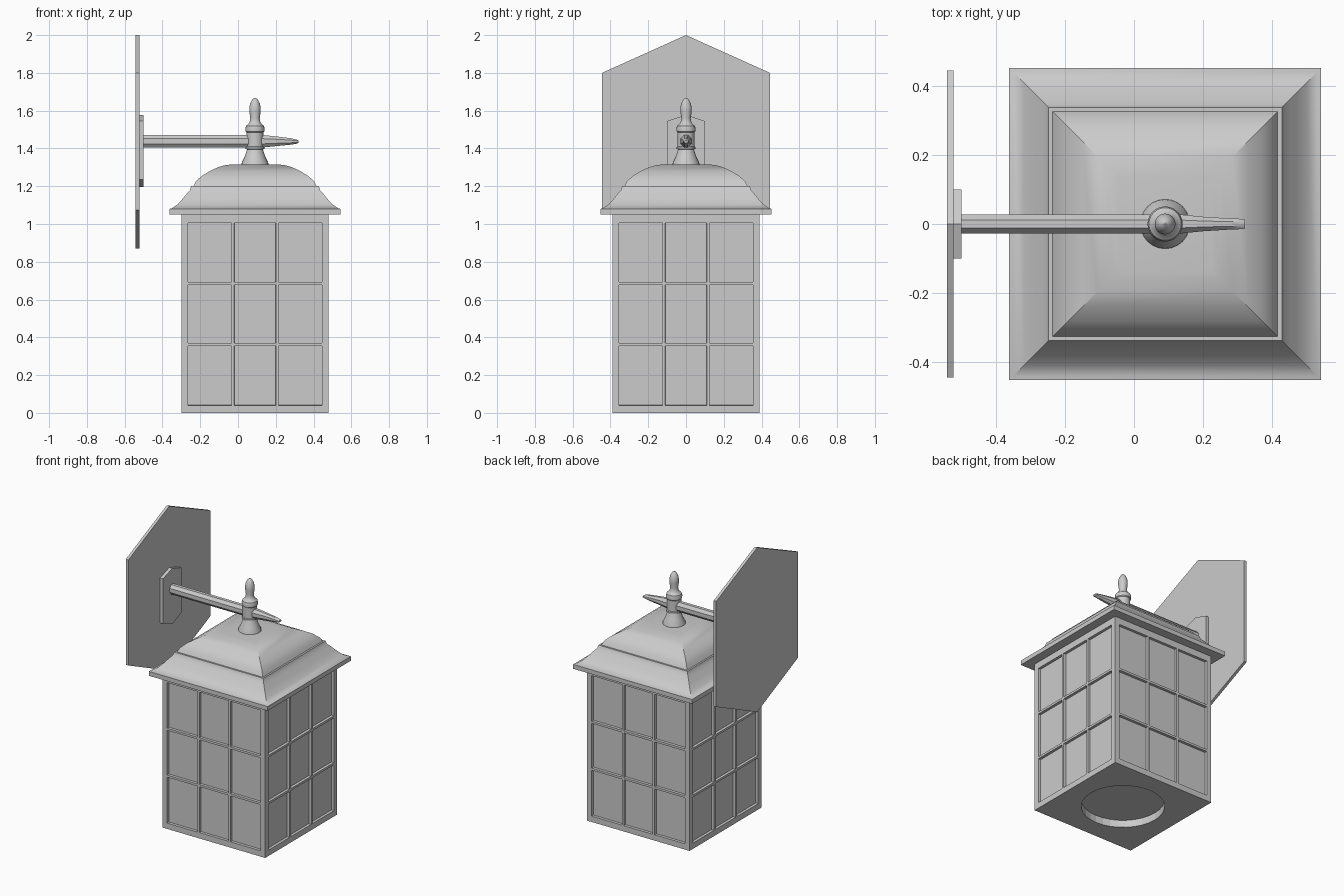
import bpy, bmesh
from math import pi, cos, sin, radians
from mathutils import Matrix, Vector

if "Cube" in bpy.data.objects:
    bpy.data.objects.remove(bpy.data.objects["Cube"])

CX = 0.09       # centre line of the lamp
HALF = 0.39     # half width of the lamp box

grey = bpy.data.materials.new("plain grey")
grey.use_nodes = True
grey.diffuse_color = (0.6, 0.6, 0.6, 1)
grey.node_tree.nodes["Principled BSDF"].inputs["Base Color"].default_value = (0.6, 0.6, 0.6, 1)


def finish(name, bm, angle=None):
    bmesh.ops.recalc_face_normals(bm, faces=bm.faces)
    mesh = bpy.data.meshes.new(name)
    bm.to_mesh(mesh)
    bm.free()
    mesh.materials.append(grey)
    obj = bpy.data.objects.new(name, mesh)
    bpy.context.collection.objects.link(obj)
    if angle:
        bpy.ops.object.select_all(action='DESELECT')
        obj.select_set(True)
        bpy.context.view_layer.objects.active = obj
        bpy.ops.object.shade_smooth_by_angle(angle=radians(angle))
    return obj


def loft(bm, rings, caps=(True, True)):
    """Skin a row of point rings that all have the same count."""
    loops = [[bm.verts.new(p) for p in ring] for ring in rings]
    n = len(loops[0])
    for a, b in zip(loops, loops[1:]):
        for i in range(n):
            j = (i + 1) % n
            bm.faces.new((a[i], a[j], b[j], b[i]))
    for loop, cap in zip((loops[0], loops[-1]), caps):
        if cap:
            bm.faces.new(loop)


def circle(r, z, n=24):
    return [(CX + r * cos(2 * pi * i / n), r * sin(2 * pi * i / n), z) for i in range(n)]


def square(h, z, n=4):
    pts = []
    for i in range(n):
        a = 2 * pi * i / n + pi / 4
        k = h / max(abs(cos(a)), abs(sin(a)))
        pts.append((CX + k * cos(a), k * sin(a), z))
    return pts


# Lamp box: four walls with three by three sunken panes
cols = [-HALF, -0.355, -0.125, -0.11, 0.11, 0.125, 0.355, HALF]
rows = [0, 0.04, 0.355, 0.37, 0.677, 0.692, 1.005, 1.06]
bm = bmesh.new()
panes = []
for side in range(4):
    turn = Matrix.Translation((CX, 0, 0)) @ Matrix.Rotation(side * pi / 2, 4, 'Z')
    grid = [[bm.verts.new(turn @ Vector((x, -HALF, z))) for x in cols] for z in rows]
    for r in range(7):
        for c in range(7):
            f = bm.faces.new((grid[r][c], grid[r][c + 1], grid[r + 1][c + 1], grid[r + 1][c]))
            if r % 2 and c % 2:
                panes.append(f)
bm.normal_update()
bmesh.ops.inset_individual(bm, faces=panes, thickness=0.001, depth=-0.018)
bmesh.ops.remove_doubles(bm, verts=bm.verts, dist=0.0001)
finish("lamp_box", bm)

# Base with a round recess
bm = bmesh.new()
hole = [[(CX + 0.26 * cos(2 * pi * i / 32 + pi / 4), 0.26 * sin(2 * pi * i / 32 + pi / 4), z)
         for i in range(32)] for z in (0, 0.05)]
loft(bm, [square(HALF, 0, 32)] + hole, (False, True))
bmesh.ops.recalc_face_normals(bm, faces=bm.faces)
base = finish("lamp_base", bm)
if base.data.polygons[0].normal.z > 0:
    base.data.flip_normals()

# Roof: brim, flared skirt, step and dome
roof = [(0.4515, 1.05), (0.4515, 1.08), (0.44, 1.083), (0.41, 1.103), (0.38, 1.137),
        (0.362, 1.16), (0.345, 1.178), (0.338, 1.2), (0.326, 1.2), (0.312, 1.227),
        (0.28, 1.256), (0.24, 1.28), (0.195, 1.301), (0.16, 1.311), (0.135, 1.314)]
bm = bmesh.new()
loft(bm, [square(h, z) for h, z in roof])
finish("roof", bm, 30)

# Turned post and finial
post = [(0.073, 1.305), (0.07, 1.325), (0.055, 1.355), (0.042, 1.395), (0.05, 1.397),
        (0.05, 1.407), (0.045, 1.41), (0.045, 1.485), (0.05, 1.49), (0.051, 1.505),
        (0.047, 1.52), (0.034, 1.53), (0.027, 1.545), (0.025, 1.56), (0.03, 1.595),
        (0.03, 1.615), (0.025, 1.64), (0.014, 1.66), (0.003, 1.668)]
bm = bmesh.new()
loft(bm, [circle(r, z) for r, z in post])
finish("post_and_finial", bm, 35)

# Arm: x, half width, bottom, top
stations = [(-0.505, 0.028, 1.405, 1.471), (0.13, 0.028, 1.405, 1.471), (0.2, 0.021, 1.412, 1.464),
            (0.28, 0.016, 1.42, 1.454), (0.31, 0.015, 1.425, 1.447), (0.321, 0.013, 1.43, 1.441)]
bm = bmesh.new()
rings = []
for x, w, lo, hi in stations:
    k = 1 / cos(pi / 8)
    angles = [pi / 8 + i * pi / 4 for i in range(8)]
    rings.append([(x, w * k * cos(a), (lo + hi) / 2 + (hi - lo) / 2 * k * sin(a)) for a in angles])
loft(bm, rings)
finish("arm", bm, 30)


# Wall plates: pointed six-sided slabs
def plate(name, x0, x1, w, bottom, low, high, top):
    outline = [(0, bottom), (w, low), (w, high), (0, top), (-w, high), (-w, low)]
    bm = bmesh.new()
    loft(bm, [[(x, y, z) for y, z in outline] for x in (x0, x1)])
    finish(name, bm)


plate("wall_plate", -0.5415, -0.522, 0.445, 0.87, 1.075, 1.8, 2.0)
plate("arm_mount", -0.523, -0.5, 0.1, 1.195, 1.235, 1.545, 1.578)
